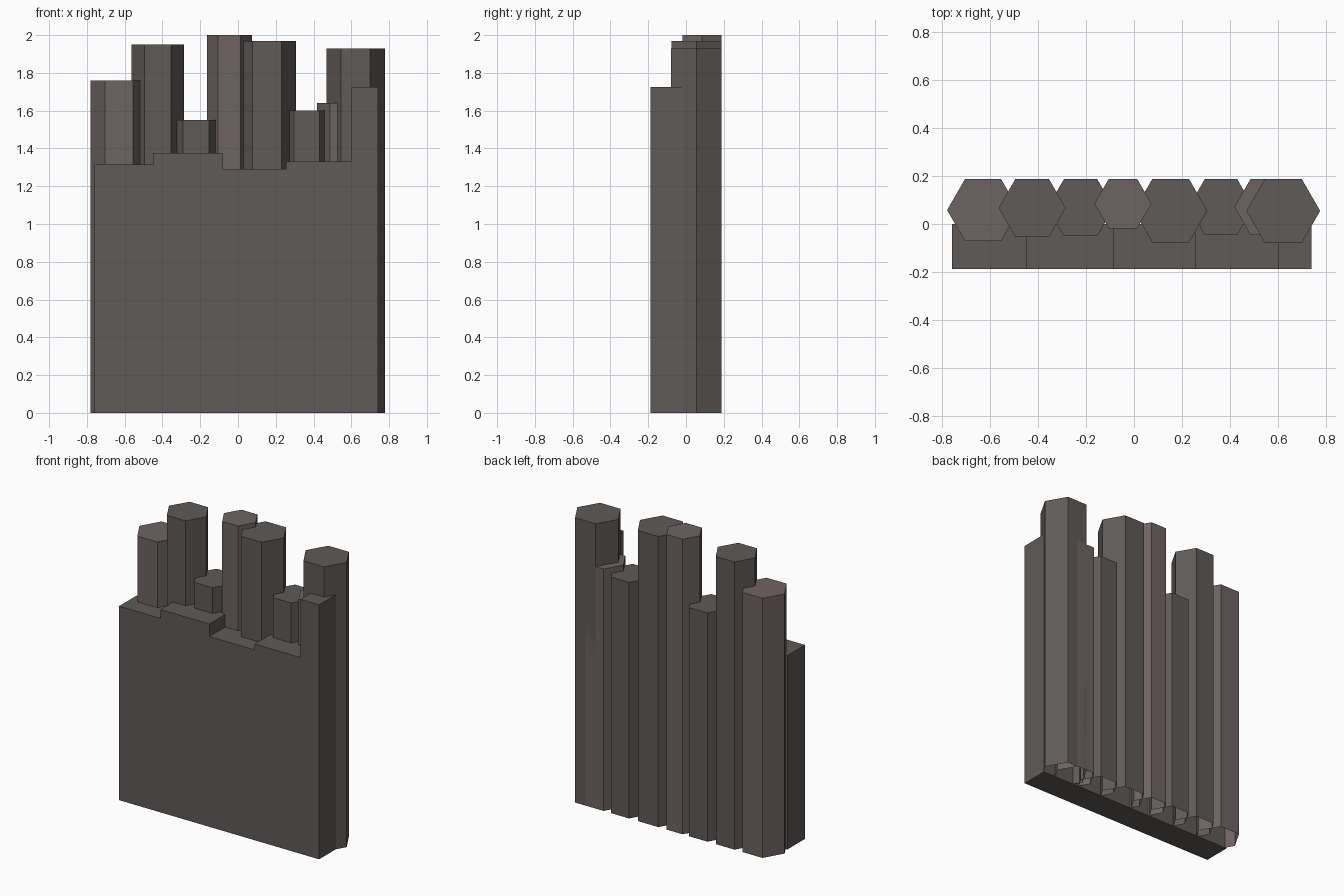
import bpy, bmesh
from math import cos, sin, pi, sqrt

if "Cube" in bpy.data.objects:
    bpy.data.objects.remove(bpy.data.objects["Cube"])


def material(name, rgb):
    m = bpy.data.materials.new(name)
    m.diffuse_color = (*rgb, 1)
    m.use_nodes = True
    m.node_tree.nodes["Principled BSDF"].inputs["Base Color"].default_value = m.diffuse_color
    return m


dark_stone = material("dark_stone", (0.115, 0.103, 0.096))
warm_stone = material("warm_stone", (0.155, 0.127, 0.12))


def prism(name, points, offset, mat, open_start=False):
    """Extrude a flat polygon along an offset vector."""
    bm = bmesh.new()
    base = bm.faces.new([bm.verts.new(p) for p in points])
    res = bmesh.ops.extrude_face_region(bm, geom=[base], use_keep_orig=True)
    top = [g for g in res["geom"] if isinstance(g, bmesh.types.BMVert)]
    bmesh.ops.translate(bm, verts=top, vec=offset)
    bmesh.ops.recalc_face_normals(bm, faces=bm.faces)
    if open_start:
        bmesh.ops.delete(bm, geom=[base], context='FACES_ONLY')
    mesh = bpy.data.meshes.new(name)
    bm.to_mesh(mesh)
    bm.free()
    mesh.materials.append(mat)
    ob = bpy.data.objects.new(name, mesh)
    bpy.context.collection.objects.link(ob)


BACK = 0.188

# Hexagonal columns, backs flush: centre x, radius, height, material
columns = [
    (-0.63, 0.150, 1.76, warm_stone),
    (-0.425, 0.140, 1.95, dark_stone),
    (-0.223, 0.138, 1.55, dark_stone),
    (-0.046, 0.119, 2.00, warm_stone),
    (0.153, 0.153, 1.97, dark_stone),
    (0.363, 0.135, 1.60, dark_stone),
    (0.554, 0.135, 1.64, warm_stone),
    (0.623, 0.154, 1.93, dark_stone),
]
for i, (x, r, h, mat) in enumerate(columns, 1):
    cy = BACK - r * sqrt(3) / 2
    ring = [(x + r * cos(k * pi / 3), cy + r * sin(k * pi / 3), 0) for k in range(6)]
    prism(f"hex_column_{i}", ring, (0, 0, h), mat, open_start=True)

# Stepped front slab: right end x and height of each step
profile = [(0.74, 0), (-0.76, 0)]
left = -0.76
for right, h in [(-0.45, 1.315), (-0.083, 1.375), (0.255, 1.29), (0.60, 1.33), (0.74, 1.725)]:
    profile += [(left, h), (right, h)]
    left = right
prism("stepped_slab", [(x, -BACK, z) for x, z in profile], (0, BACK, 0), dark_stone)
